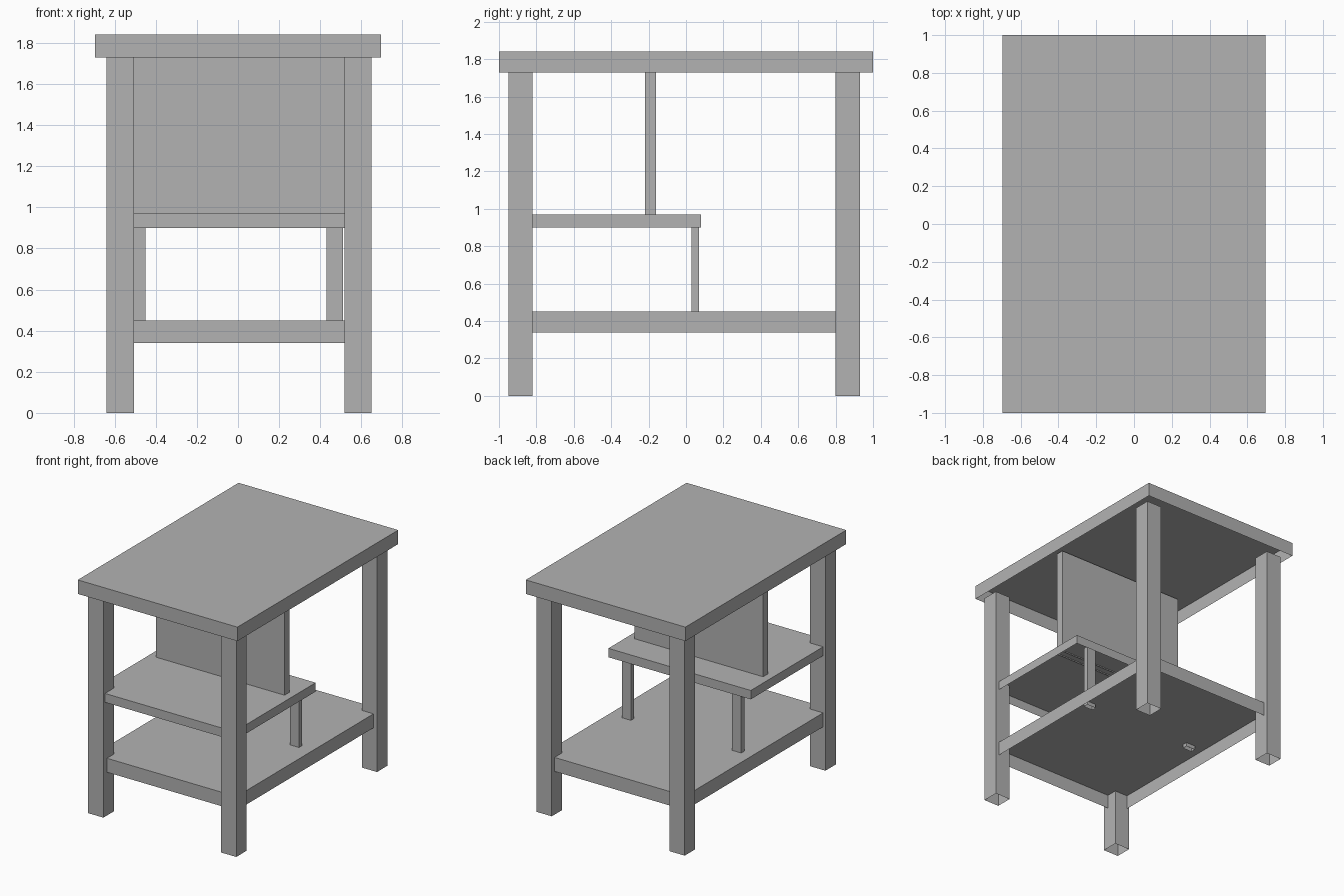
import bpy
import bmesh
from mathutils import Vector

default = bpy.data.objects.get("Cube")
if default:
    bpy.data.objects.remove(default, do_unlink=True)

# Single matte grey for the whole table
GREY = (0.448, 0.448, 0.448, 1.0)
grey = bpy.data.materials.new("plain_grey")
grey.use_nodes = True
grey.diffuse_color = GREY
grey.node_tree.nodes["Principled BSDF"].inputs["Base Color"].default_value = GREY


def shell(name, x, y, z):
    """Box between the given (min, max) ranges, left open underneath."""
    low, high = (Vector(c) for c in zip(x, y, z))
    bm = bmesh.new()
    bmesh.ops.create_cube(bm, size=1)
    bmesh.ops.scale(bm, vec=high - low, verts=bm.verts)
    bmesh.ops.translate(bm, vec=(low + high) / 2, verts=bm.verts)
    bm.normal_update()
    underside = [f for f in bm.faces if f.normal.z < -0.5]
    bmesh.ops.delete(bm, geom=underside, context='FACES_ONLY')
    mesh = bpy.data.meshes.new(name)
    bm.to_mesh(mesh)
    bm.free()
    mesh.materials.append(grey)
    obj = bpy.data.objects.new(name, mesh)
    bpy.context.collection.objects.link(obj)
    return obj


# Table top
shell("table_top", (-0.695, 0.695), (-1.0, 1.0), (1.73, 1.84))

# Four square legs
for side, x in (("right", (-0.64, -0.507)), ("left", (0.518, 0.65))):
    for end, y in (("front", (-0.95, -0.82)), ("back", (0.80, 0.93))):
        shell(f"{end}_{side}_leg", x, y, (0, 1.73))

# Full-depth lower shelf and half-depth upper shelf, notched over the legs
shell("lower_shelf", (-0.62, 0.62), (-0.905, 0.895), (0.34, 0.45))
shell("upper_shelf", (-0.62, 0.62), (-0.93, 0.08), (0.90, 0.97))

# Upright divider between upper shelf and top
shell("divider_panel", (-0.56, 0.56), (-0.22, -0.16), (0.96, 1.82))

# Posts carrying the back edge of the upper shelf
for side, x in (("right", (-0.53, -0.45)), ("left", (0.43, 0.51))):
    shell(f"{side}_shelf_post", x, (0.03, 0.07), (0.42, 0.92))
